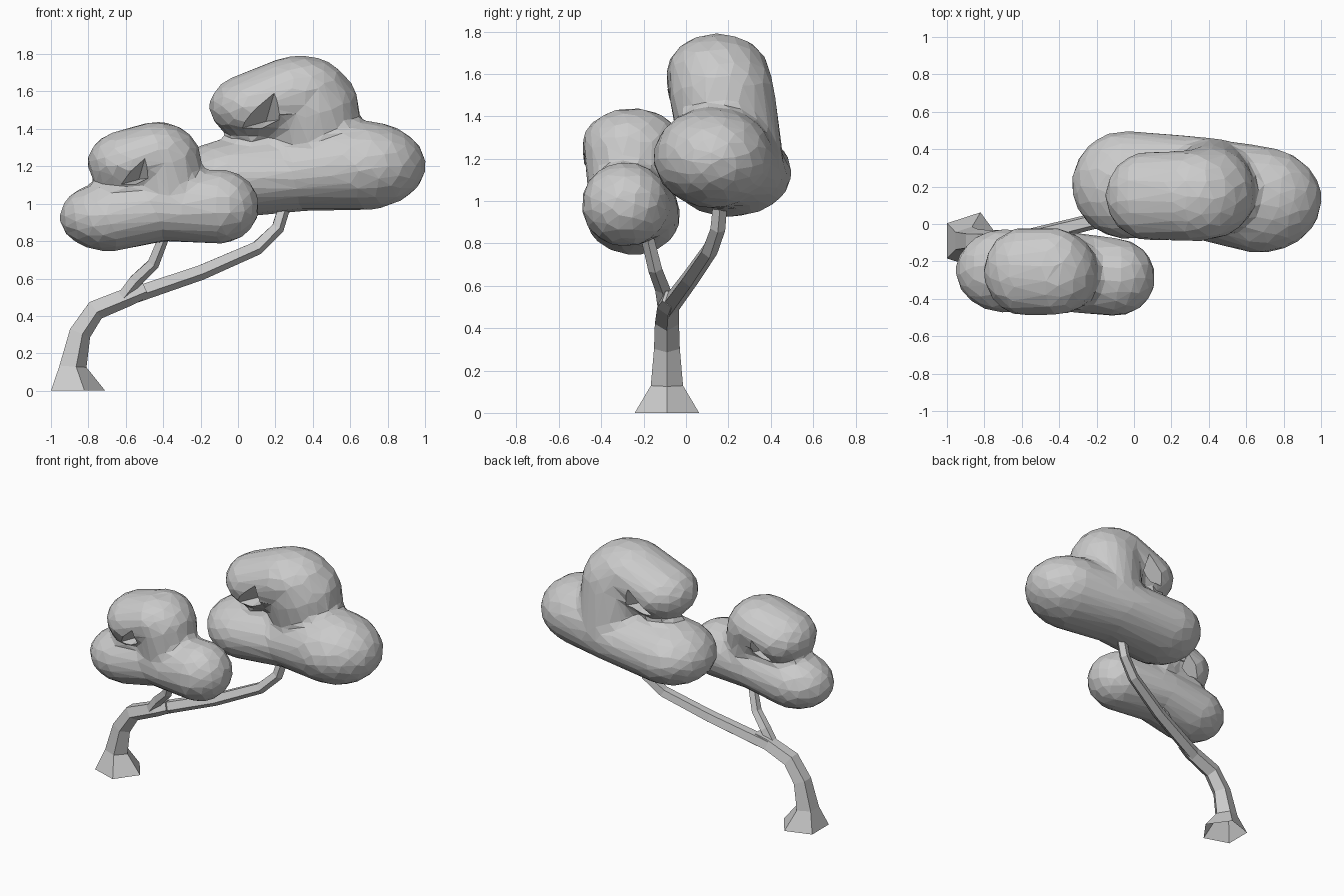
import bpy, bmesh, math
from mathutils import Vector, Matrix

if "Cube" in bpy.data.objects:
    bpy.data.objects.remove(bpy.data.objects["Cube"])

grey = bpy.data.materials.new("plain grey")
grey.use_nodes = True
grey.diffuse_color = (0.6, 0.6, 0.6, 1)
grey.node_tree.nodes["Principled BSDF"].inputs["Base Color"].default_value = (0.6, 0.6, 0.6, 1)


def make_object(name, bm):
    bmesh.ops.recalc_face_normals(bm, faces=bm.faces)
    mesh = bpy.data.meshes.new(name)
    bm.to_mesh(mesh)
    bm.free()
    mesh.materials.append(grey)
    obj = bpy.data.objects.new(name, mesh)
    bpy.context.collection.objects.link(obj)
    return obj


def limb(name, path, sides=5, flat_base=False):
    """Tapered tube through (x, y, z, radius) points, open underneath."""
    bm = bmesh.new()
    pts = [Vector(p[:3]) for p in path]
    rings = []
    for i, p in enumerate(pts):
        t = (pts[min(i + 1, len(pts) - 1)] - pts[max(i - 1, 0)]).normalized()
        if i == 0 and flat_base:
            t = Vector((0, 0, 1))
        v = Vector((0, 1, 0))
        v = (v - t * t.dot(v)).normalized()
        u = v.cross(t)
        angles = [k * math.tau / sides for k in range(sides)]
        rings.append([bm.verts.new(p + path[i][3] * (u * math.cos(a) + v * math.sin(a)))
                      for a in angles])
    for a, b in zip(rings, rings[1:]):
        for k in range(sides):
            n = (k + 1) % sides
            bm.faces.new((a[k], a[n], b[n], b[k]))
    bm.faces.new(rings[-1])
    return make_object(name, bm)


def notch_cutter(apex, outline, depth):
    """Pair of pyramids meeting near the apex, one opening to each side."""
    bm = bmesh.new()
    for side in (-1, 1):
        tip = bm.verts.new((apex[0], apex[1] + side * 0.06, apex[2]))
        ring = [bm.verts.new((apex[0] + x, apex[1] + side * depth, apex[2] + z))
                for x, z in outline]
        bm.faces.new(ring)
        for a, b in zip(ring, ring[1:] + ring[:1]):
            bm.faces.new((a, b, tip))
    cutter = make_object("notch_cutter", bm)
    cutter.hide_render = True
    return cutter


def ellipsoid_points(centre, size):
    ball = bmesh.new()
    bmesh.ops.create_icosphere(ball, subdivisions=4, radius=1,
                               matrix=Matrix.Translation(centre) @ Matrix.Diagonal((*size, 1)))
    points = [v.co.copy() for v in ball.verts]
    ball.free()
    return points


def foliage(name, lobes, cutter, ratio):
    """Long lobes, each hulled around two ellipsoids, blended into one faceted mass."""
    bm = bmesh.new()
    for pair in lobes:
        verts = [bm.verts.new(p) for ball in pair for p in ellipsoid_points(*ball)]
        bmesh.ops.convex_hull(bm, input=verts)
        loose = [v for v in bm.verts if not v.link_faces]
        bmesh.ops.delete(bm, geom=loose, context="VERTS")
    obj = make_object(name, bm)
    remesh = obj.modifiers.new("blend", "REMESH")
    remesh.mode = "VOXEL"
    remesh.voxel_size = 0.025
    smooth = obj.modifiers.new("soften", "SMOOTH")
    smooth.factor, smooth.iterations = 0.5, 10
    facets = obj.modifiers.new("facets", "DECIMATE")
    facets.ratio = ratio
    cut = obj.modifiers.new("notch", "BOOLEAN")
    cut.operation, cut.object, cut.solver = "DIFFERENCE", cutter, "EXACT"
    # Bake the modifiers and drop the cutter
    bpy.context.view_layer.update()
    baked = bpy.data.meshes.new_from_object(obj.evaluated_get(bpy.context.evaluated_depsgraph_get()))
    obj.modifiers.clear()
    obj.data = baked
    baked.materials.clear()
    baked.materials.append(grey)
    for poly in baked.polygons:
        poly.use_smooth = False
        poly.material_index = 0
    bpy.data.objects.remove(cutter)
    return obj


# Trunk and its two branches
limb("trunk", [(-0.87, -0.09, 0, 0.16), (-0.89, -0.09, 0.13, 0.08),
               (-0.85, -0.09, 0.31, 0.064), (-0.765, -0.09, 0.435, 0.06),
               (-0.58, -0.085, 0.51, 0.054), (-0.5, -0.07, 0.54, 0.045)], flat_base=True)
limb("right_branch", [(-0.62, -0.1, 0.5, 0.035), (-0.55, -0.11, 0.59, 0.038),
                      (-0.455, -0.145, 0.68, 0.035), (-0.4, -0.18, 0.82, 0.032),
                      (-0.38, -0.2, 0.95, 0.03)])
limb("left_branch", [(-0.6, -0.08, 0.5, 0.048), (-0.2, 0.02, 0.635, 0.044),
                     (0.1, 0.11, 0.765, 0.04), (0.21, 0.15, 0.87, 0.037),
                     (0.26, 0.165, 1.03, 0.035)])

# Foliage masses: two low lobes, a rising stem, and a curl with a notch below
wedge = [(-0.36, -0.1), (0.08, 0.28), (0.16, 0.02), (-0.06, -0.1)]
left_middle = ((0.33, 0.2, 1.16), (0.3, 0.27, 0.2))
left_stem = ((0.4, 0.17, 1.5), (0.25, 0.25, 0.26))
foliage("left_foliage", [
    (((-0.04, 0.21, 1.135), (0.295, 0.29, 0.21)), left_middle),
    (left_middle, ((0.67, 0.13, 1.205), (0.335, 0.285, 0.238))),
    (((0.42, 0.22, 1.2), (0.22, 0.24, 0.2)), left_stem),
    (((0.09, 0.15, 1.52), (0.245, 0.24, 0.18)), ((0.33, 0.15, 1.6), (0.27, 0.245, 0.192)))],
    notch_cutter((0.15, 0.16, 1.44), wedge, 0.4), 0.06)

right_middle = ((-0.42, -0.25, 0.97), (0.24, 0.215, 0.17))
foliage("right_foliage", [
    (((-0.69, -0.25, 0.93), (0.265, 0.225, 0.185)), right_middle),
    (right_middle, ((-0.1, -0.285, 0.985), (0.215, 0.21, 0.2))),
    (((-0.36, -0.27, 1.0), (0.17, 0.19, 0.16)), ((-0.38, -0.26, 1.23), (0.185, 0.22, 0.19))),
    (((-0.59, -0.255, 1.22), (0.215, 0.235, 0.175)), ((-0.43, -0.255, 1.27), (0.21, 0.235, 0.17)))],
    notch_cutter((-0.53, -0.255, 1.13), [(x * 0.7, z * 0.7) for x, z in wedge], 0.36), 0.07)
